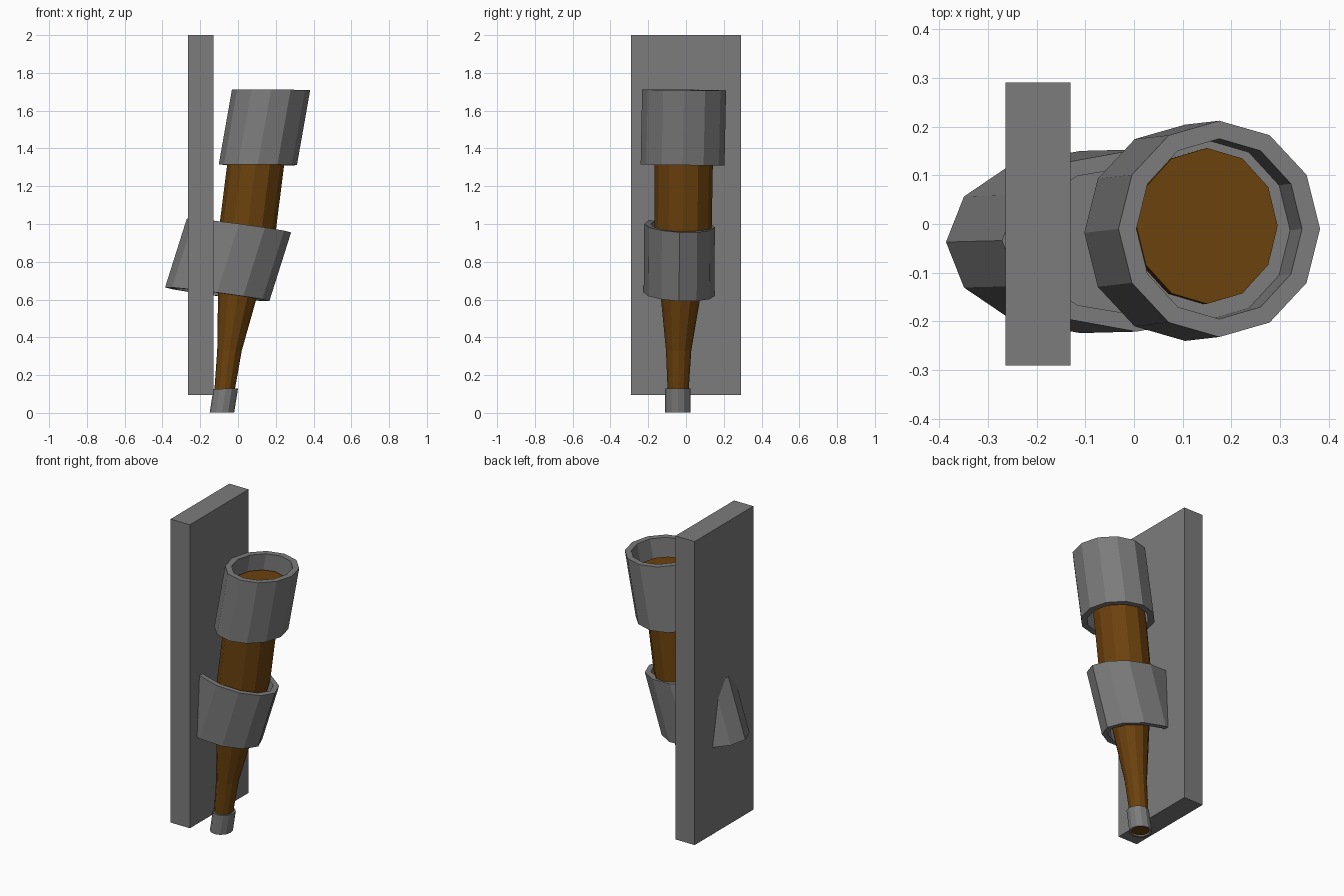
import bpy, bmesh, math
from mathutils import Vector

if "Cube" in bpy.data.objects:
    bpy.data.objects.remove(bpy.data.objects["Cube"])

SIDES = 12


def ring(bm, x, y, z, rx, ry, sx=0.0, sy=0.0):
    """Elliptical loop of vertices; sx, sy tilt it by raising z along x and y."""
    verts = []
    for i in range(SIDES):
        a = 2 * math.pi * i / SIDES
        dx, dy = rx * math.cos(a), ry * math.sin(a)
        verts.append(bm.verts.new((x + dx, y + dy, z + sx * dx + sy * dy)))
    return verts


def finish(bm, name, mat):
    bmesh.ops.recalc_face_normals(bm, faces=bm.faces)
    me = bpy.data.meshes.new(name)
    bm.to_mesh(me)
    bm.free()
    me.materials.append(mat)
    ob = bpy.data.objects.new(name, me)
    bpy.context.collection.objects.link(ob)


def loft(name, loops, mat):
    """Closed skin through loops given as ring() arguments, capped at both ends."""
    bm = bmesh.new()
    rings = [ring(bm, *p) for p in loops]
    for a, b in zip(rings, rings[1:]):
        for i in range(SIDES):
            j = (i + 1) % SIDES
            bm.faces.new((a[i], a[j], b[j], b[i]))
    bm.faces.new(rings[0])
    bm.faces.new(rings[-1])
    finish(bm, name, mat)


def collar(name, bottom, top, rx, ry, wall, recess, sx=0.0, sy=0.0):
    """Leaning drum with a rim and a recessed floor at each end."""
    low, high = Vector(bottom), Vector(top)
    path = ((recess, wall), (0, wall), (0, 0), (1, 0), (1, wall), (1 - recess, wall))
    loft(name, [(*low.lerp(high, t), rx - w, ry - w, sx, sy) for t, w in path], metal)


def material(name, color):
    mat = bpy.data.materials.new(name)
    mat.diffuse_color = (*color, 1)
    mat.use_nodes = True
    mat.node_tree.nodes["Principled BSDF"].inputs["Base Color"].default_value = mat.diffuse_color
    return mat


wood = material("wood", (0.15, 0.054, 0.004))
metal = material("dark_metal", (0.2, 0.2, 0.2))

# Wall plate
bpy.ops.mesh.primitive_cube_add(size=1, location=(-0.197, 0, 1.048))
plate = bpy.context.object
plate.name = "wall_plate"
plate.scale = (0.134, 0.582, 1.904)
plate.data.materials.append(metal)

# Tapered, leaning wooden shaft: x, y, z, rx, ry
loft("wooden_shaft", [(-0.085, -0.043, 0.008, 0.048, 0.05),
                      (-0.045, -0.039, 0.33, 0.065, 0.067),
                      (0.05, -0.016, 0.97, 0.151, 0.152),
                      (0.093, -0.012, 1.31, 0.151, 0.154),
                      (0.15, -0.004, 1.61, 0.145, 0.16)], wood)

# Metal collars
collar("foot_collar", (-0.085, -0.043, 0.002), (-0.065, -0.043, 0.128),
       0.065, 0.067, 0.012, 0.2, 0.015)
collar("holder_ring", (-0.11, -0.037, 0.628), (0.005, -0.034, 0.992),
       0.276, 0.187, 0.034, 0.25, -0.132, -0.05)
collar("top_collar", (0.105, -0.018, 1.313), (0.175, -0.01, 1.71),
       0.207, 0.222, 0.037, 0.35, -0.008, -0.01)
